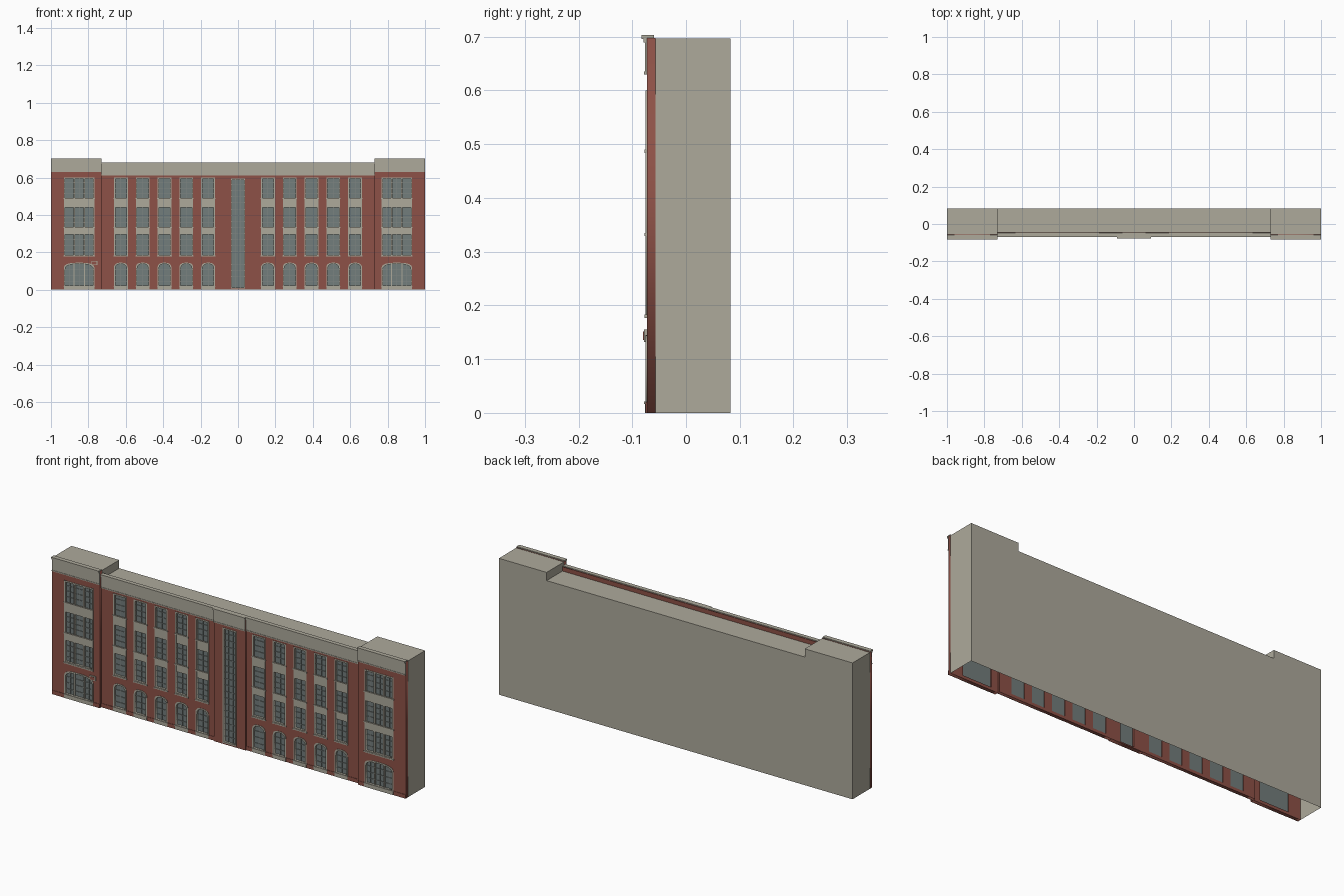
import bpy, bmesh, math

if "Cube" in bpy.data.objects:
    bpy.data.objects.remove(bpy.data.objects["Cube"], do_unlink=True)


def material(name, rgb):
    m = bpy.data.materials.new(name)
    m.use_nodes = True
    m.diffuse_color = (*rgb, 1)
    m.node_tree.nodes["Principled BSDF"].inputs["Base Color"].default_value = (*rgb, 1)
    return m


BRICK = material("red brick", (0.27, 0.083, 0.063))
STONE = material("pale stone", (0.42, 0.4, 0.33))
GLASS = material("grey glass", (0.17, 0.205, 0.2))
METAL = material("window metal", (0.22, 0.24, 0.23))


def finish(name, bm, mat):
    bmesh.ops.recalc_face_normals(bm, faces=bm.faces)
    me = bpy.data.meshes.new(name)
    bm.to_mesh(me)
    bm.free()
    me.materials.append(mat)
    ob = bpy.data.objects.new(name, me)
    bpy.context.collection.objects.link(ob)
    return ob


def boxes(name, items, mat):
    """One object from many boxes, each (x0, x1, y0, y1, z0, z1)."""
    bm = bmesh.new()
    for x0, x1, y0, y1, z0, z1 in items:
        r = bmesh.ops.create_cube(bm, size=1)
        for v in r["verts"]:
            v.co = (x1 if v.co.x > 0 else x0, y1 if v.co.y > 0 else y0,
                    z1 if v.co.z > 0 else z0)
    return finish(name, bm, mat)


def plate(name, outlines, y0, y1, mat):
    """Upright slab from (x, z) outlines; inner outlines become holes."""
    cu = bpy.data.curves.new(name, "CURVE")
    cu.dimensions = "2D"
    cu.fill_mode = "BOTH"
    cu.extrude = (y1 - y0) / 2
    for pts in outlines:
        sp = cu.splines.new("POLY")
        sp.points.add(len(pts) - 1)
        for p, (x, z) in zip(sp.points, pts):
            p.co = (x, z, 0, 1)
        sp.use_cyclic_u = True
    tmp = bpy.data.objects.new(name + " outline", cu)
    bpy.context.collection.objects.link(tmp)
    bpy.context.view_layer.update()
    me = bpy.data.meshes.new_from_object(
        tmp.evaluated_get(bpy.context.evaluated_depsgraph_get()))
    bm = bmesh.new()
    bm.from_mesh(me)
    for v in bm.verts:
        x, z, d = v.co
        v.co = (x, (y0 + y1) / 2 - d, z)
    bmesh.ops.remove_doubles(bm, verts=bm.verts, dist=1e-5)
    bpy.data.objects.remove(tmp)
    bpy.data.curves.remove(cu)
    bpy.data.meshes.remove(me)
    return finish(name, bm, mat)


def rect(x0, x1, z0, z1):
    return [(x0, z0), (x1, z0), (x1, z1), (x0, z1)]


def arch(x0, x1, z0, z1, rise=0.03, n=10):
    """Rectangle with a flattened arch for its top."""
    c, a = (x0 + x1) / 2, (x1 - x0) / 2
    pts = [(x0, z0), (x1, z0)]
    for i in range(n + 1):
        t = math.pi * i / n
        k = math.cos(t)
        pts.append((c + a * math.copysign(abs(k) ** 0.75, k),
                    z1 - rise + rise * max(math.sin(t), 0) ** 0.75))
    return pts


FRAME = 0.007
SILL, HEAD = 0.18, 0.6
SPANDRELS = [(0.295, 0.332), (0.44, 0.487)]
STOREYS = [(SILL, 0.295), (0.332, 0.44), (0.487, HEAD)]


def grid(x0, x1, z0, z1, cols, rows, y):
    """Thin glazing bars across a window."""
    w, out = 0.0012, []
    for i in range(1, cols):
        x = x0 + (x1 - x0) * i / cols
        out.append((x - w, x + w, y - 0.003, y, z0, z1))
    for i in range(1, rows):
        z = z0 + (z1 - z0) * i / rows
        out.append((x0, x1, y - 0.003, y, z - w, z + w))
    return out


def facade(name, x0, x1, front, back, top, windows, bays, cols):
    """Brick wall with bays of an arched window under a tall three-storey one."""
    holes, stone, bars = [], [], []
    pane = front + 0.009
    step = cols // bays
    for n, (a, b) in enumerate(windows):
        for kind, z0, z1 in ((arch, 0.015, 0.145), (rect, SILL, HEAD)):
            outer = kind(a, b, z0, z1)
            inner = kind(a + FRAME, b - FRAME, z0 + FRAME, z1 - FRAME)
            holes.append(outer)
            plate(f"{name} window frame", [outer, inner], front - 0.002, pane, STONE)
            plate(f"{name} window glass", [outer], pane, pane + 0.002, GLASS)
        # spandrels, sills and the base stone
        for z0, z1 in SPANDRELS:
            stone.append((a, b, front - 0.001, pane, z0, z1))
        for z, _ in STOREYS:
            stone.append((a - 0.002, b + 0.002, front - 0.004, front + 0.002, z - 0.003, z + 0.003))
        stone.append((a, b, front - 0.003, front + 0.001, 0, 0.017))
        stone.append((a - 0.002, b + 0.002, front - 0.005, front + 0.002, 0.017, 0.021))
        # mullions between grouped lights
        for i in range(1, bays):
            x = a + (b - a) * i / bays
            stone.append((x - 0.004, x + 0.004, front, pane, SILL, HEAD))
            stone.append((x - 0.003, x + 0.003, front + 0.002, pane, 0.015, 0.14))
        for z0, z1 in STOREYS:
            bars += grid(a, b, z0, z1, step * bays, 4, pane)
        bars += grid(a + 0.003, b - 0.003, 0.015, 0.138, step * bays, 4, pane)
    plate(f"{name} brick wall", [rect(x0, x1, 0, top)] + holes, front, back, BRICK)
    boxes(f"{name} stone trim", stone, STONE)
    boxes(f"{name} glazing bars", bars, METAL)
    # brick plinth between the windows
    edges = [x0] + [v for w in sorted(windows) for v in w] + [x1]
    boxes(f"{name} plinth", [(edges[i], edges[i + 1], front - 0.002, front + 0.001, 0, 0.02)
                             for i in range(0, len(edges), 2)], BRICK)


def cornice(name, x0, x1, front, back, z0, top):
    """Stone frieze with a base moulding and a stepped crown."""
    boxes(name, [
        (x0, x1, front - 0.003, front + 0.001, z0, top - 0.008),
        (x0, x1, front - 0.005, front + 0.001, z0, z0 + 0.005),
        (x0, x1, front - 0.006, front + 0.001, top - 0.014, top - 0.007),
        (x0, x1, front - 0.0095, back - 0.003, top - 0.007, top),
    ], STONE)


WING, MID = 0.73, 0.09
WING_F, WING_B = -0.073, -0.057
MAIN_F, MAIN_B = -0.06, -0.045
MID_F = -0.067
WING_ROOF, MAIN_ROOF = 0.697, 0.655

# facades, mirrored left and right
for side, s in (("left", 1), ("right", -1)):
    def span(a, b):
        return tuple(sorted((s * a, s * b)))
    facade(f"{side} wing", *span(WING, 1), WING_F, WING_B, 0.698,
           [span(0.767, 0.931)], 3, 6)
    cornice(f"{side} wing cornice", *span(WING, 1), WING_F, WING_B, 0.63, 0.703)
    centres = [0.16 + 0.1165 * i for i in range(5)]
    facade(f"{side} main", *span(MID, WING), MAIN_F, MAIN_B, 0.677,
           [span(c - 0.037, c + 0.037) for c in centres], 1, 2)
    cornice(f"{side} main cornice", *span(MID, WING), MAIN_F, MAIN_B, 0.61, 0.681)

# central stair bay with one tall window
tall = rect(-0.038, 0.038, 0.006, 0.595)
plate("centre brick wall", [rect(-MID, MID, 0, 0.677), tall], MID_F, MAIN_B, BRICK)
plate("centre window frame", [tall, rect(-0.031, 0.031, 0.013, 0.588)],
      MID_F - 0.002, MID_F + 0.009, STONE)
plate("centre window glass", [tall], MID_F + 0.009, MID_F + 0.011, GLASS)
boxes("centre glazing bars", grid(-0.038, 0.038, 0.006, 0.595, 3, 18, MID_F + 0.009), METAL)
cornice("centre cornice", -MID, MID, MID_F, MAIN_B, 0.61, 0.681)

# small wall sign beside the right wing window
boxes("sign frame", [(-0.784, -0.752, WING_F - 0.005, WING_F, 0.132, 0.155)], STONE)
boxes("sign panel", [(-0.78, -0.756, WING_F - 0.007, WING_F - 0.004, 0.136, 0.151)], BRICK)

# stone shell behind the facades, open underneath
bm = bmesh.new()
REAR = 0.083


def face(*pts):
    bm.faces.new([bm.verts.new(p) for p in pts])


def roof(x0, x1, y, z):
    face((x0, y, z), (x1, y, z), (x1, REAR, z), (x0, REAR, z))


def end(x, z0, z1):
    face((x, WING_B, z0), (x, REAR, z0), (x, REAR, z1), (x, WING_B, z1))


roof(-WING, WING, MAIN_B, MAIN_ROOF)
for s in (-1, 1):
    roof(s * WING, s, WING_B, WING_ROOF)
    end(s, 0, WING_ROOF)
    end(s * WING, MAIN_ROOF, WING_ROOF)
face(*[(x, REAR, z) for x, z in (
    (-1, 0), (1, 0), (1, WING_ROOF), (WING, WING_ROOF), (WING, MAIN_ROOF),
    (-WING, MAIN_ROOF), (-WING, WING_ROOF), (-1, WING_ROOF))])
bmesh.ops.remove_doubles(bm, verts=bm.verts, dist=1e-5)
finish("building shell", bm, STONE)
